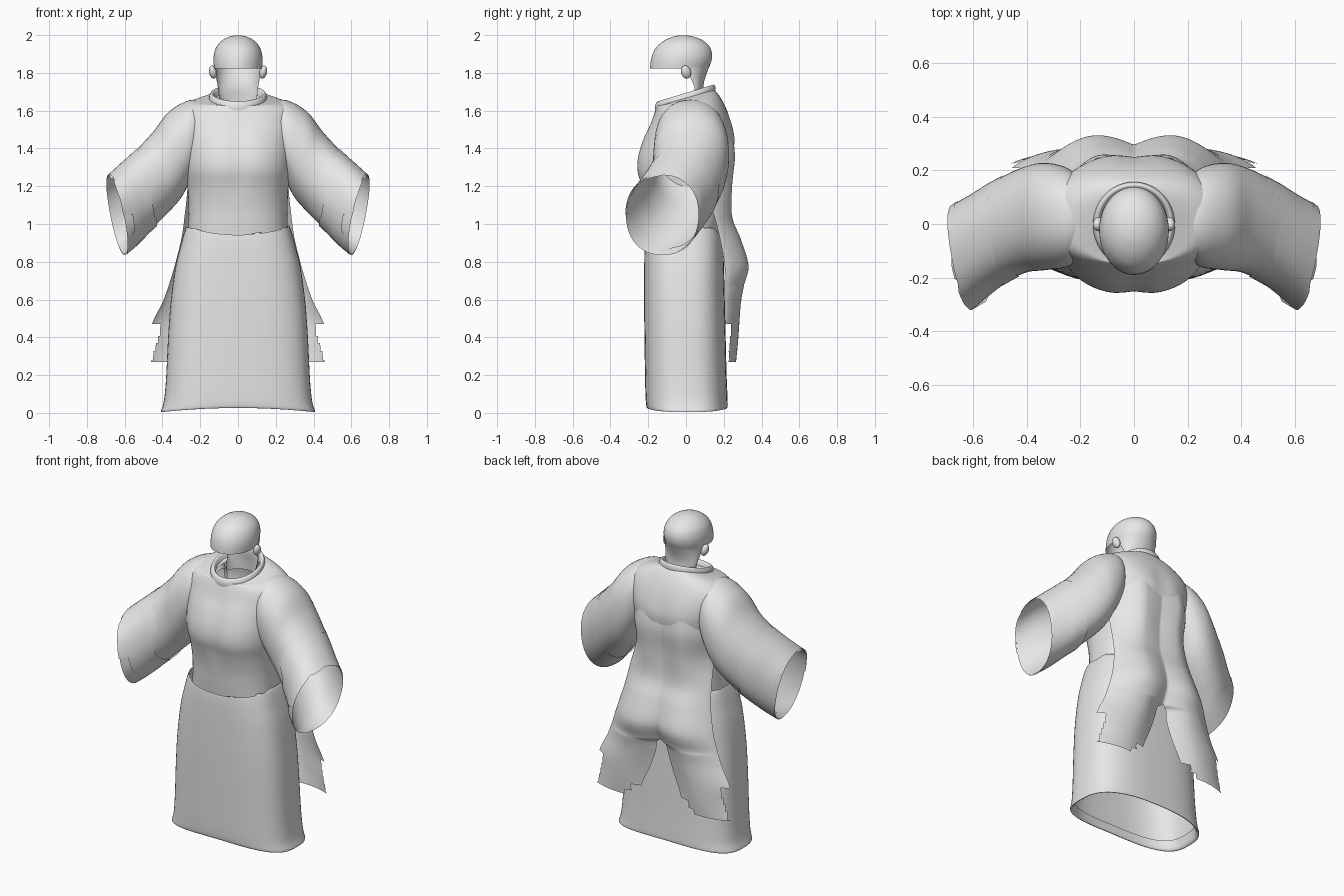
import bpy, bmesh, math, random
from mathutils import Vector

random.seed(4)
cube = bpy.data.objects.get("Cube")
if cube:
    bpy.data.objects.remove(cube, do_unlink=True)

grey = bpy.data.materials.new("plain grey")
grey.use_nodes = True
grey.diffuse_color = (0.8, 0.8, 0.8, 1)
grey.node_tree.nodes["Principled BSDF"].inputs["Base Color"].default_value = (0.8, 0.8, 0.8, 1)


def spline(keys, steps):
    """Catmull-Rom through tuples of numbers."""
    out = []
    for i in range(len(keys) - 1):
        a, b, c, d = (keys[max(i - 1, 0)], keys[i], keys[i + 1],
                      keys[min(i + 2, len(keys) - 1)])
        for s in range(steps):
            t = s / steps
            out.append(tuple(
                q + t / 2 * (r - p + t * (2 * p - 5 * q + 4 * r - u + t * (3 * (q - r) + u - p)))
                for p, q, r, u in zip(a, b, c, d)))
    return out + [keys[-1]]


def skin(name, rows, closed=True, mirror=False, cap=False, keep=None):
    """Surface through rows of points with equal counts; keep tests face centres."""
    bm = bmesh.new()
    grid = [[bm.verts.new(p) for p in row] for row in rows]
    n = len(grid[0])
    for r0, r1 in zip(grid, grid[1:]):
        for i in range(n if closed else n - 1):
            j = (i + 1) % n
            bm.faces.new((r0[i], r0[j], r1[j], r1[i]))
    if cap:
        bm.faces.new(grid[-1])
    bmesh.ops.recalc_face_normals(bm, faces=bm.faces)
    if keep:
        torn = [f for f in bm.faces if not keep(f.calc_center_median())]
        bmesh.ops.delete(bm, geom=torn, context="FACES")
    mesh = bpy.data.meshes.new(name)
    bm.to_mesh(mesh)
    bm.free()
    obj = bpy.data.objects.new(name, mesh)
    bpy.context.scene.collection.objects.link(obj)
    finish(obj, mirror)


def finish(obj, mirror=False):
    obj.data.materials.append(grey)
    if mirror:
        obj.modifiers.new("mirror", "MIRROR").merge_threshold = 0.002
    bpy.ops.object.select_all(action="DESELECT")
    obj.select_set(True)
    bpy.context.view_layer.objects.active = obj
    bpy.ops.object.shade_smooth_by_angle(angle=math.radians(50))


def signed_power(v, power):
    return math.copysign(abs(v) ** (2 / power), v)


def ring(z, w, front, back, tilt=0.0, power=2.0, n=64):
    """Rounded horizontal section, optionally rising toward the back."""
    pts = []
    for i in range(n):
        a = math.tau * i / n
        y = (front + back) / 2 + (back - front) / 2 * signed_power(math.sin(a), power)
        pts.append(Vector((w * signed_power(math.cos(a), power), y, z + tilt * y)))
    return pts


def ragged(row, pull, block=3):
    """Torn edge: shift short runs of points by random amounts."""
    for i in range(0, len(row), block):
        k = random.random()
        for p in row[i:i + block]:
            p += Vector(pull) * k


# Upper robe: height, half width, front, back, tilt
torso = [(0.92, .266, -.2, .17, 0), (1.0, .262, -.208, .19, 0), (1.1, .262, -.218, .205, 0),
         (1.2, .268, -.24, .222, 0), (1.28, .28, -.262, .235, 0), (1.36, .29, -.258, .252, 0),
         (1.45, .3, -.23, .262, 0), (1.53, .315, -.192, .245, 0), (1.6, .31, -.165, .215, .03),
         (1.643, .255, -.152, .185, .12), (1.664, .17, -.15, .155, .26), (1.668, .135, -.14, .135, .3)]
rows = [ring(*k, power=2.35) for k in spline(torso, 4)]
for row in rows:
    for p in row:
        fade = max(0, min(1, (p.z - 1.1) / .15, (1.6 - p.z) / .1))
        p.y -= math.copysign(.012, p.y) * fade * math.exp(-(p.x / .05) ** 2)
skin("upper_robe", rows)

# Rolled collar, higher at the back
collar = [(1.622, .138, -.148, .14, .3), (1.636, .15, -.16, .154, .3), (1.67, .153, -.164, .157, .3),
          (1.692, .145, -.155, .149, .3), (1.69, .132, -.14, .135, .3), (1.66, .122, -.128, .122, .3)]
skin("collar", [ring(*k) for k in spline(collar, 3)])

# Long skirt with torn waist edge and folded hem
skirt = [(.95, .27, -.213, .185), (.9, .293, -.218, .195), (.8, .326, -.221, .2), (.6, .355, -.222, .205),
         (.4, .37, -.22, .21), (.2, .38, -.217, .215), (.08, .392, -.214, .22), (.03, .408, -.208, .22),
         (.034, .392, -.195, .208), (.08, .377, -.195, .205)]
rows = [ring(*k, power=2.9) for k in spline(skirt, 4)]
ragged(rows[0], (0, 0, -.02), 2)
for row in rows:
    for p in row:
        side = abs(p.x) / .4
        p.z -= .024 * side ** 2 * max(0, 1 - p.z / .25)
        p.z += .1 * side ** 2 * max(0, (p.z - .85) / .1)
skin("skirt", rows)

# Sleeve sections: top x, top z, bottom x, bottom z, middle y, half depth, swing
sleeve = [(.14, 1.6, .2, 1.3, .02, .11, 0), (.235, 1.658, .245, 1.24, .024, .18, 0),
          (.36, 1.6, .3, 1.14, .028, .2, 0), (.45, 1.487, .37, 1.06, .015, .196, .03),
          (.545, 1.385, .462, .967, -.03, .19, .08), (.62, 1.315, .535, .893, -.08, .187, .14),
          (.69, 1.25, .61, .832, -.13, .19, .2)]


def sleeve_ring(key, grow=0.0, n=48):
    tx, tz, bx, bz, y, depth, swing = key
    pts = []
    for i in range(n):
        a = math.tau * i / n
        c, s = signed_power(math.cos(a), 2.2), signed_power(math.sin(a), 2.2)
        pts.append(Vector(((tx + bx) / 2 + c * ((tx - bx) / 2 + grow * .2) + s * depth * swing,
                           y + s * (depth + grow),
                           (tz + bz) / 2 + c * ((tz - bz) / 2 + grow))))
    return pts


keys = spline(sleeve, 5)
back_up = (-.055, .035, .05)
rows = [sleeve_ring(k) for k in keys]
ragged(rows[-1], back_up)
skin("sleeve", rows, mirror=True)

# Torn outer layer on the forearm
rows = [sleeve_ring(k, .005) for k in keys[20:]]
ragged(rows[0], (-.06, .03, .05), 6)
ragged(rows[-1], back_up, 4)
skin("sleeve_cuff", rows, mirror=True)

# Back panel half: height, outer x, inner x, edge y, peak y, centre fullness
panel = [(1.45, .27, 0, .1, .25, .92), (1.35, .28, 0, .1, .259, .92), (1.2, .268, 0, .1, .244, .9),
         (1.04, .283, 0, .15, .244, .88), (.92, .3, 0, .18, .29, .82), (.78, .335, 0, .205, .331, .72),
         (.68, .365, 0, .208, .308, .5), (.65, .375, .03, .208, .302, .4), (.58, .402, .045, .209, .29, .35),
         (.47, .455, .085, .21, .282, .4), (.37, .455, .13, .215, .275, .5), (.27, .46, .16, .225, .265, .6)]
rows = []
for z, outer, inner, edge, peak, centre in spline(panel, 8):
    inner = max(0, inner)
    row = []
    for i in range(33):
        v = i / 32
        if v < .4:
            full = centre + (1 - centre) * math.sin(math.pi / 2 * v / .4)
        else:
            full = max(0, math.cos(math.pi / 2 * (v - .4) / .6)) ** .8
        row.append(Vector((inner + v * (outer - inner), edge + (peak - edge) * full, z)))
    rows.append(row)


def cloth_left(c):
    """Torn legs: notched outer edge and a stepped foot."""
    if c.z > .465:
        return True
    foot = .24 if c.z < .3 else .2 if c.z < .345 else 0
    return foot < c.x < .405 + .27 * (.465 - c.z)


skin("back_panel", rows, closed=False, mirror=True, keep=cloth_left)

# Skull cap
cap = [(1.822, .126, -.19, .118), (1.86, .13, -.187, .134), (1.9, .127, -.177, .138), (1.94, .113, -.153, .124),
       (1.972, .084, -.114, .09), (1.992, .046, -.068, .04), (1.999, .012, -.03, 0)]
skin("skull_cap", [ring(*k) for k in spline(cap, 4)], cap=True)

# Open-fronted back of the neck: height, half width, start y, back y
neck = [(1.84, .127, 0, .127), (1.82, .122, .005, .118), (1.77, .115, .025, .1),
        (1.72, .106, .045, .092), (1.66, .1, .03, .1), (1.6, .098, .02, .105)]
rows = [[Vector((w * math.cos(math.pi * i / 32), y0 + (y1 - y0) * math.sin(math.pi * i / 32), z))
         for i in range(33)] for z, w, y0, y1 in spline(neck, 4)]
skin("neck_back", rows, closed=False)

# Ears
for name, side in (("left_ear", 1), ("right_ear", -1)):
    bpy.ops.mesh.primitive_uv_sphere_add(segments=20, ring_count=12, radius=1,
                                         location=(side * .133, 0, 1.804))
    ear = bpy.context.object
    ear.name = name
    ear.scale = (.02, .026, .036)
    ear.rotation_euler = (.25, side * .2, 0)
    finish(ear)
